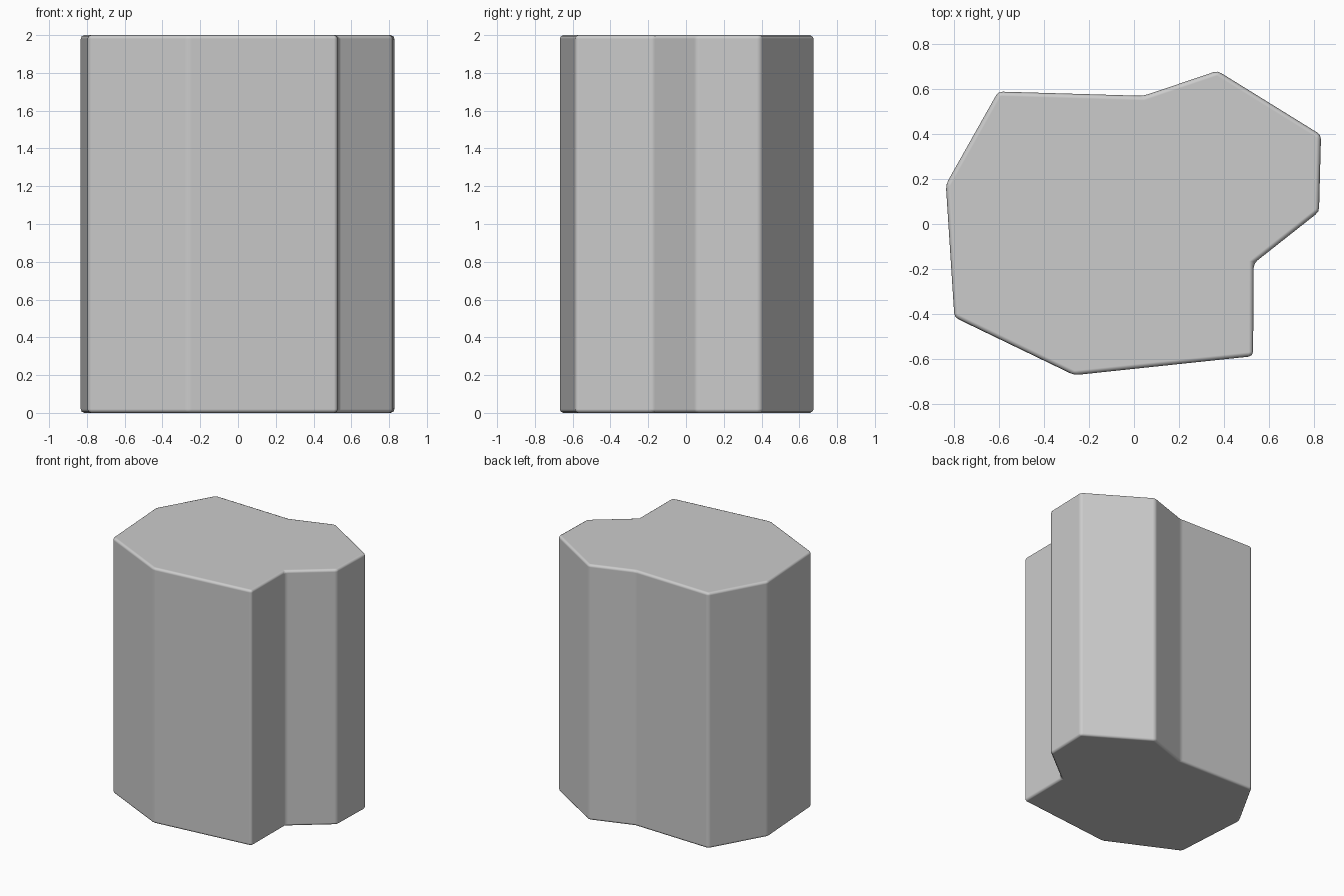
import bpy, bmesh

if "Cube" in bpy.data.objects:
    bpy.data.objects.remove(bpy.data.objects["Cube"])

# Irregular ten-sided footprint, counter-clockwise from the front
outline = [(-0.265, -0.67), (0.528, -0.586), (0.53, -0.175), (0.82, 0.054),
           (0.829, 0.395), (0.37, 0.679), (0.042, 0.568), (-0.602, 0.587),
           (-0.834, 0.175), (-0.796, -0.414)]
HEIGHT = 2.0

# Rock column: extrude the footprint straight up
bm = bmesh.new()
base = bm.faces.new([bm.verts.new((x, y, 0)) for x, y in outline])
top = bmesh.ops.extrude_face_region(bm, geom=[base], use_keep_orig=True)
verts = [g for g in top["geom"] if isinstance(g, bmesh.types.BMVert)]
bmesh.ops.translate(bm, verts=verts, vec=(0, 0, HEIGHT))
bmesh.ops.recalc_face_normals(bm, faces=bm.faces)
for f in bm.faces:
    f.smooth = True
mesh = bpy.data.meshes.new("rock_column")
bm.to_mesh(mesh)
bm.free()
column = bpy.data.objects.new("rock_column", mesh)
bpy.context.collection.objects.link(column)

# Small softened edges all round, flat faces kept flat
bevel = column.modifiers.new("soft_edges", "BEVEL")
bevel.width = 0.02
bevel.segments = 2
bevel.limit_method = "NONE"
bevel.harden_normals = True
